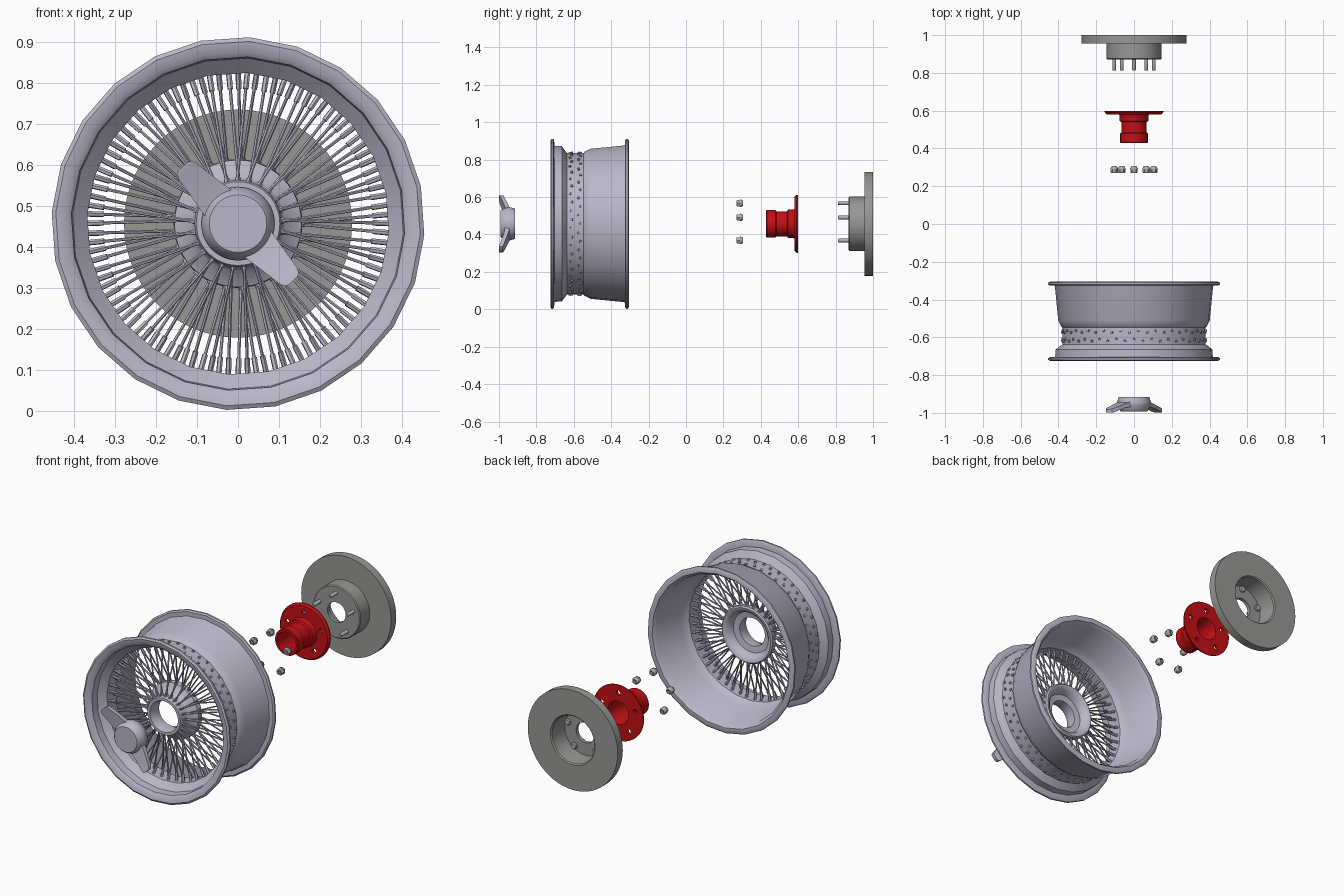
import bpy, bmesh, math
from mathutils import Vector

if "Cube" in bpy.data.objects:
    bpy.data.objects.remove(bpy.data.objects["Cube"], do_unlink=True)

AXLE = 0.457  # height of the common axis, which runs along y


def material(name, color):
    m = bpy.data.materials.new(name)
    m.use_nodes = True
    m.diffuse_color = (*color, 1)
    m.node_tree.nodes["Principled BSDF"].inputs["Base Color"].default_value = (*color, 1)
    return m


LAVENDER = material("lavender metal", (0.49, 0.47, 0.58))
STEEL = material("pale steel", (0.44, 0.44, 0.44))
IRON = material("grey iron", (0.31, 0.31, 0.30))
RED = material("red paint", (0.55, 0.005, 0.007))


def polar(r, y, a, cx=0, cz=AXLE):
    return Vector((cx + r * math.cos(a), y, cz + r * math.sin(a)))


def finish(bm, name, mat, smooth=35):
    bmesh.ops.remove_doubles(bm, verts=bm.verts, dist=1e-5)
    bmesh.ops.recalc_face_normals(bm, faces=bm.faces)
    mesh = bpy.data.meshes.new(name)
    bm.to_mesh(mesh)
    bm.free()
    mesh.materials.append(mat)
    obj = bpy.data.objects.new(name, mesh)
    bpy.context.collection.objects.link(obj)
    bpy.ops.object.select_all(action="DESELECT")
    obj.select_set(True)
    bpy.context.view_layer.objects.active = obj
    if smooth:
        bpy.ops.object.shade_smooth_by_angle(angle=math.radians(smooth))
    return obj


def lathe(bm, profile, sides, turn=0.0, cx=0, cz=AXLE, closed=True):
    """Turn a profile of (radius, y) points about a line along y."""
    rings = [[bm.verts.new(polar(r, y, turn + math.tau * i / sides, cx, cz))
              for i in range(sides)] for r, y in profile]
    pairs = list(zip(rings, rings[1:]))
    if closed:
        pairs.append((rings[-1], rings[0]))
    else:
        bm.faces.new(rings[0])
        bm.faces.new(rings[-1])
    for p, q in pairs:
        for i in range(sides):
            j = (i + 1) % sides
            bm.faces.new((p[i], p[j], q[j], q[i]))


def turned(name, mat, profile, sides=48, turn=0.0, closed=True):
    bm = bmesh.new()
    lathe(bm, profile, sides, turn, closed=closed)
    return finish(bm, name, mat)


def rod(bm, a, b, radius, sides=6):
    d = b - a
    side = d.orthogonal().normalized()
    up = d.normalized().cross(side)
    ends = [[bm.verts.new(p + radius * (side * math.cos(t) + up * math.sin(t)))
             for t in (math.tau * i / sides for i in range(sides))] for p in (a, b)]
    for e in ends:
        bm.faces.new(e)
    for i in range(sides):
        j = (i + 1) % sides
        bm.faces.new((ends[0][i], ends[0][j], ends[1][j], ends[1][i]))


# Bolt circle of five, one at the top
BOLTS = [polar(0.11, 0, math.pi / 2 + math.tau * i / 5) for i in range(5)]

# Wheel rim: outer barrel front to back, then inner barrel back to front
turned("wheel_rim", LAVENDER, [
    (0.445, -0.725), (0.455, -0.719), (0.455, -0.710), (0.447, -0.705),
    (0.418, -0.703), (0.416, -0.664), (0.379, -0.637), (0.379, -0.548),
    (0.386, -0.542), (0.402, -0.510), (0.419, -0.335), (0.423, -0.326),
    (0.447, -0.326), (0.455, -0.320), (0.455, -0.311), (0.445, -0.305),
    (0.424, -0.306), (0.409, -0.325), (0.392, -0.512), (0.374, -0.545),
    (0.368, -0.552), (0.368, -0.634), (0.404, -0.668), (0.407, -0.710),
    (0.420, -0.721)], sides=24, turn=math.radians(-3.5))

# Wheel hub: narrow front tube flaring to a dished rear flange
turned("wheel_hub", LAVENDER, [
    (0.087, -0.655), (0.102, -0.655), (0.106, -0.648), (0.106, -0.605),
    (0.115, -0.590), (0.155, -0.570), (0.157, -0.540), (0.150, -0.533),
    (0.138, -0.535), (0.120, -0.552), (0.112, -0.580), (0.078, -0.585),
    (0.076, -0.620)])

# Wire spokes: four crossing sets, half from each end of the hub
spokes, nipples = bmesh.new(), bmesh.new()
SETS = [(0.100, -0.642, -0.562, 5), (0.150, -0.555, -0.612, -3),
        (0.100, -0.630, -0.572, -5), (0.150, -0.550, -0.622, 3)]
COUNT = 100
for i in range(COUNT):
    r_in, y_in, y_out, lean = SETS[i % 4]
    a = math.tau * i / COUNT
    inner = polar(r_in, y_in, a + math.radians(lean))
    outer = polar(0.385, y_out, a)
    along = (outer - inner).normalized()
    rod(spokes, inner, outer - along * 0.02, 0.004)
    rod(nipples, outer - along * 0.058, outer, 0.007)
    rod(nipples, inner - along * 0.004, inner + along * 0.012, 0.006)
finish(spokes, "wire_spokes", LAVENDER)
finish(nipples, "spoke_nipples", LAVENDER)

# Two-eared knock-off cap
turned("spinner_cap", LAVENDER, [
    (0.001, -0.992), (0.070, -0.992), (0.075, -0.987), (0.088, -0.957),
    (0.090, -0.945), (0.081, -0.915), (0.068, -0.915), (0.066, -0.950),
    (0.001, -0.950)], closed=False)
EAR = [(0.060, 0.047, -0.966, -0.938), (0.110, 0.039, -0.974, -0.952),
       (0.178, 0.029, -0.996, -0.974), (0.190, 0.023, -0.999, -0.979),
       (0.194, 0.014, -0.999, -0.981)]
for name, angle in (("upper", 134), ("lower", -46)):
    bm = bmesh.new()
    a = math.radians(angle)
    out = Vector((math.cos(a), 0, math.sin(a)))
    across = Vector((-out.z, 0, out.x))
    base = Vector((0, 0, AXLE))
    loops = []
    for d, w, front, back in EAR:
        loops.append([bm.verts.new(base + out * d + across * s + Vector((0, y, 0)))
                      for s, y in ((-w, front), (w, front), (w, back), (-w, back))])
    for p, q in zip(loops, loops[1:]):
        for k in range(4):
            bm.faces.new((p[k], p[k - 1], q[k - 1], q[k]))
    bm.faces.new(loops[0])
    bm.faces.new(loops[-1])
    finish(bm, name + "_spinner_ear", LAVENDER)

# Hub adapter, with bolt holes drilled through its flange
adapter = turned("hub_adapter", RED, [
    (0.058, 0.428), (0.070, 0.428), (0.073, 0.432), (0.073, 0.478),
    (0.067, 0.484), (0.067, 0.540), (0.076, 0.546), (0.076, 0.574),
    (0.080, 0.580), (0.146, 0.581), (0.155, 0.592), (0.155, 0.598),
    (0.064, 0.598), (0.058, 0.570)])
bm = bmesh.new()
for p in BOLTS:
    lathe(bm, [(0.013, 0.55), (0.013, 0.63)], 16, cx=p.x, cz=p.z, closed=False)
cutter = finish(bm, "hole_cutter", RED, smooth=0)
cutter.hide_render = True
cut = adapter.modifiers.new("bolt_holes", "BOOLEAN")
cut.operation, cut.solver, cut.object = "DIFFERENCE", "EXACT", cutter
bpy.context.view_layer.objects.active = adapter
bpy.ops.object.modifier_move_to_index(modifier=cut.name, index=0)
bpy.ops.object.modifier_apply(modifier=cut.name)
bpy.data.objects.remove(cutter, do_unlink=True)

# Lug nuts: hexagon body with a round tapered seat
bm = bmesh.new()
for p in BOLTS:
    lathe(bm, [(0.009, 0.270), (0.016, 0.270), (0.019, 0.274), (0.019, 0.292),
               (0.009, 0.292)], 6, cx=p.x, cz=p.z)
    lathe(bm, [(0.009, 0.290), (0.020, 0.290), (0.020, 0.295), (0.013, 0.306),
               (0.009, 0.306)], 16, cx=p.x, cz=p.z)
finish(bm, "lug_nuts", STEEL)

# Brake disc with a hollow hat
turned("brake_disc", IRON, [
    (0.056, 0.870), (0.141, 0.870), (0.146, 0.875), (0.146, 0.955),
    (0.278, 0.955), (0.278, 1.000), (0.138, 1.000), (0.132, 0.994),
    (0.126, 0.890), (0.056, 0.890)], sides=56)

# Wheel studs, with heads inside the hat
bm = bmesh.new()
for p in BOLTS:
    lathe(bm, [(0.008, 0.812), (0.010, 0.816), (0.010, 0.885), (0.018, 0.885),
               (0.018, 0.897), (0.014, 0.902)], 16, cx=p.x, cz=p.z, closed=False)
finish(bm, "wheel_studs", STEEL)
